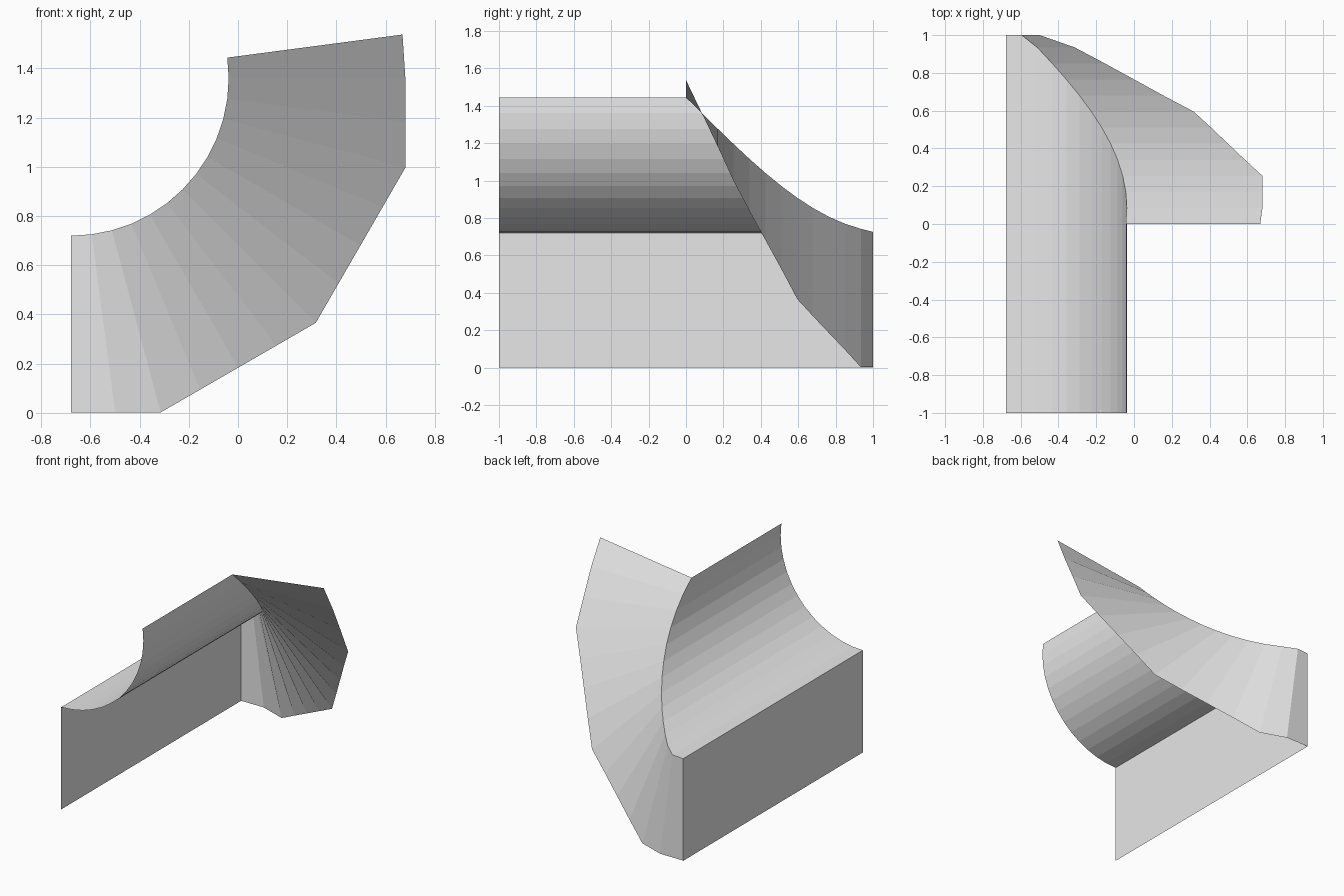
import bpy
from math import radians, cos, sin

cube = bpy.data.objects.get("Cube")
if cube:
    bpy.data.objects.remove(cube, do_unlink=True)

# One plain material
grey = bpy.data.materials.new("plain grey")
grey.use_nodes = True
colour = (0.8, 0.8, 0.8, 1)
grey.diffuse_color = colour
grey.node_tree.nodes["Principled BSDF"].inputs["Base Color"].default_value = colour

CX, CZ = -0.678, 1.36      # axis of the arc
INNER, OUTER = 0.64, 1.358
STEPS, STEP = 13, 7.5      # facets and degrees per facet


def ring_point(k, radius, y):
    a = radians(STEP - STEP * k)
    return (CX + radius * cos(a), y, CZ + radius * sin(a))


def depth(k):
    return min(1, 0.085 * k)


def outer_radius(k):
    # Twelve-sided outline with straight edges, cut short at the top end
    if k == 0:
        return OUTER
    offset = (STEP * (k - 1) + 15) % 30 - 15
    return OUTER / cos(radians(offset))


def strip(name, side_a, side_b):
    """Join two rows of points with a strip of flat quads."""
    n = len(side_a)
    faces = [(i, i + 1, n + i + 1, n + i) for i in range(n - 1)]
    mesh = bpy.data.meshes.new(name)
    mesh.from_pydata(side_a + side_b, [], faces)
    mesh.materials.append(grey)
    obj = bpy.data.objects.new(name, mesh)
    bpy.context.collection.objects.link(obj)


rows = range(STEPS + 1)
seam = [ring_point(k, INNER, depth(k)) for k in rows]
front_rim = [ring_point(k, INNER, -1) for k in rows]
flare_rim = [ring_point(k, outer_radius(k), depth(k)) for k in rows]

# Curved trough, flared fan at its slanted end, and the upright side wall
strip("curved_trough", front_rim, seam)
strip("flared_fan", seam, flare_rim)
base = CZ - INNER
strip("side_wall", [(CX, -1, 0), (CX, 1, 0)], [(CX, -1, base), (CX, 1, base)])
